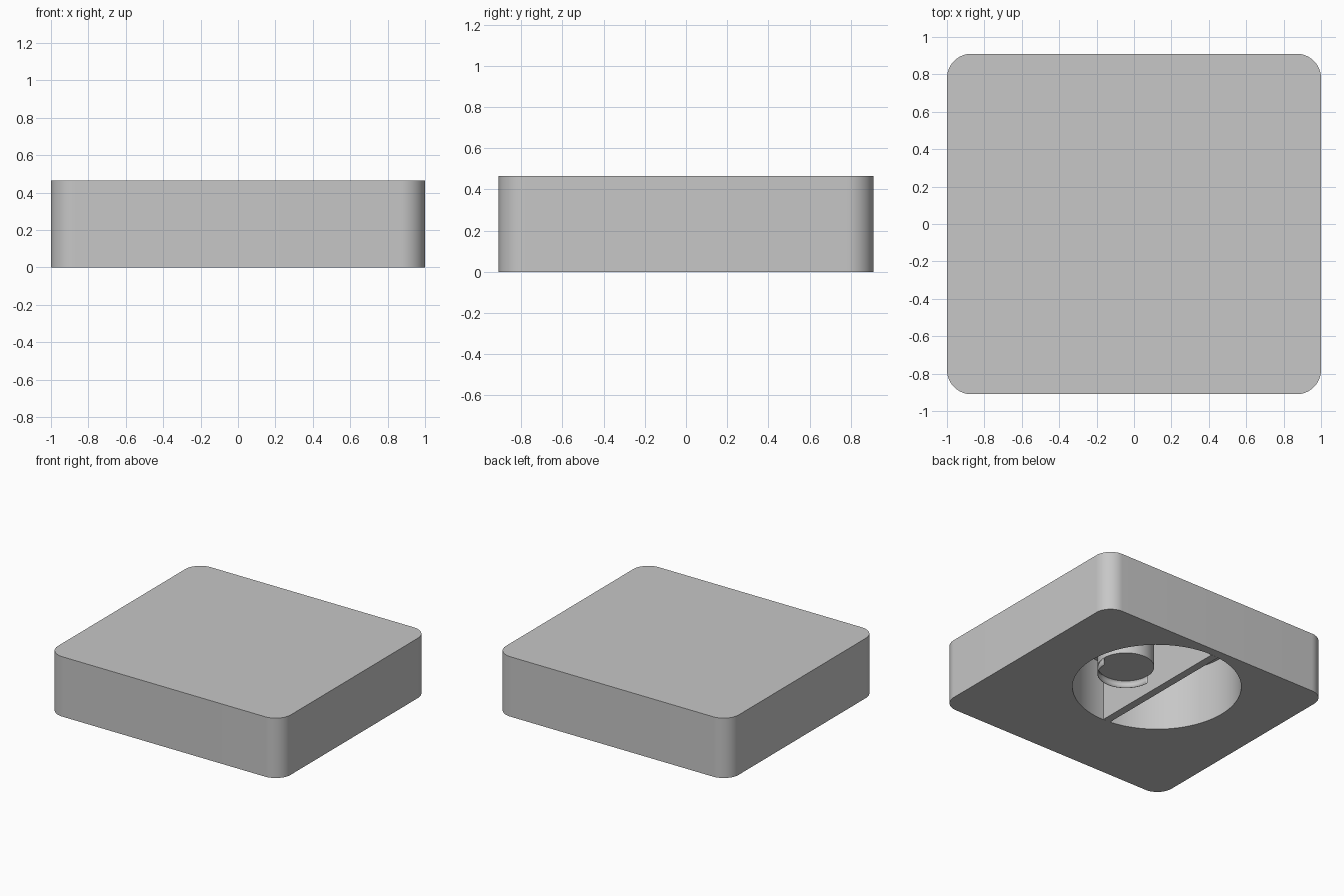
import bpy, bmesh, math
from mathutils import Matrix

if "Cube" in bpy.data.objects:
    bpy.data.objects.remove(bpy.data.objects["Cube"], do_unlink=True)

WIDTH, DEPTH, HEIGHT = 2.0, 1.82, 0.465
CORNER = 0.13
POCKET_Y, POCKET_R, CEILING = 0.25, 0.594, 0.457
POST_X, POST_R, POST_BOTTOM = 0.285, 0.2, 0.056

grey = bpy.data.materials.new("plain grey")
grey.use_nodes = True
grey.diffuse_color = (0.57, 0.57, 0.57, 1)
grey.node_tree.nodes["Principled BSDF"].inputs["Base Color"].default_value = grey.diffuse_color


def finish(name, bm):
    mesh = bpy.data.meshes.new(name)
    bm.to_mesh(mesh)
    bm.free()
    obj = bpy.data.objects.new(name, mesh)
    bpy.context.collection.objects.link(obj)
    mesh.materials.append(grey)
    return obj


def select(obj):
    bpy.ops.object.select_all(action='DESELECT')
    obj.select_set(True)
    bpy.context.view_layer.objects.active = obj


def smooth(obj):
    select(obj)
    bpy.ops.object.shade_smooth_by_angle(angle=math.radians(30))


def block(name, x0, x1, y0, y1, z0, z1, corner=0):
    bm = bmesh.new()
    place = Matrix.Translation(((x0 + x1) / 2, (y0 + y1) / 2, (z0 + z1) / 2))
    size = Matrix.Diagonal((x1 - x0, y1 - y0, z1 - z0, 1))
    bmesh.ops.create_cube(bm, size=1, matrix=place @ size)
    if corner:
        upright = [e for e in bm.edges
                   if abs(e.verts[0].co.z - e.verts[1].co.z) > 0.1]
        bmesh.ops.bevel(bm, geom=upright, offset=corner, segments=16,
                        profile=0.5, affect='EDGES')
    return finish(name, bm)


def cylinder(name, x, y, radius, z0, z1, sides):
    bm = bmesh.new()
    bmesh.ops.create_cone(bm, cap_ends=True, segments=sides, radius1=radius,
                          radius2=radius, depth=z1 - z0,
                          matrix=Matrix.Translation((x, y, (z0 + z1) / 2)))
    return finish(name, bm)


# Rounded body with a deep round pocket in its underside
body = block("body", -WIDTH / 2, WIDTH / 2, -DEPTH / 2, DEPTH / 2, 0, HEIGHT, CORNER)
cutter = cylinder("pocket_cutter", 0, POCKET_Y, POCKET_R, -0.2, CEILING, 96)
cutter.hide_render = True
cut = body.modifiers.new("pocket", 'BOOLEAN')
cut.operation = 'DIFFERENCE'
cut.solver = 'EXACT'
cut.object = cutter
select(body)
bpy.ops.object.modifier_apply(modifier=cut.name)
bpy.data.objects.remove(cutter, do_unlink=True)
smooth(body)

# Thin dividing wall across the pocket
block("dividing_wall", -0.065, -0.005, POCKET_Y - 0.592, POCKET_Y + 0.592, 0, CEILING)

# Round post hanging from the pocket ceiling
smooth(cylinder("post", POST_X, POCKET_Y, POST_R, POST_BOTTOM, CEILING, 64))

# Thin half-round lip below the front half of the post
bm = bmesh.new()
previous = None
for i in range(33):
    a = math.pi * (1 + i / 32)
    x, y = POST_X + POST_R * math.cos(a), POCKET_Y + POST_R * math.sin(a)
    pair = [bm.verts.new((x, y, z)) for z in (0, POST_BOTTOM)]
    if previous:
        bm.faces.new((previous[0], pair[0], pair[1], previous[1]))
    previous = pair
lip = finish("post_lip", bm)
shell = lip.modifiers.new("thickness", 'SOLIDIFY')
shell.thickness = 0.004
smooth(lip)
